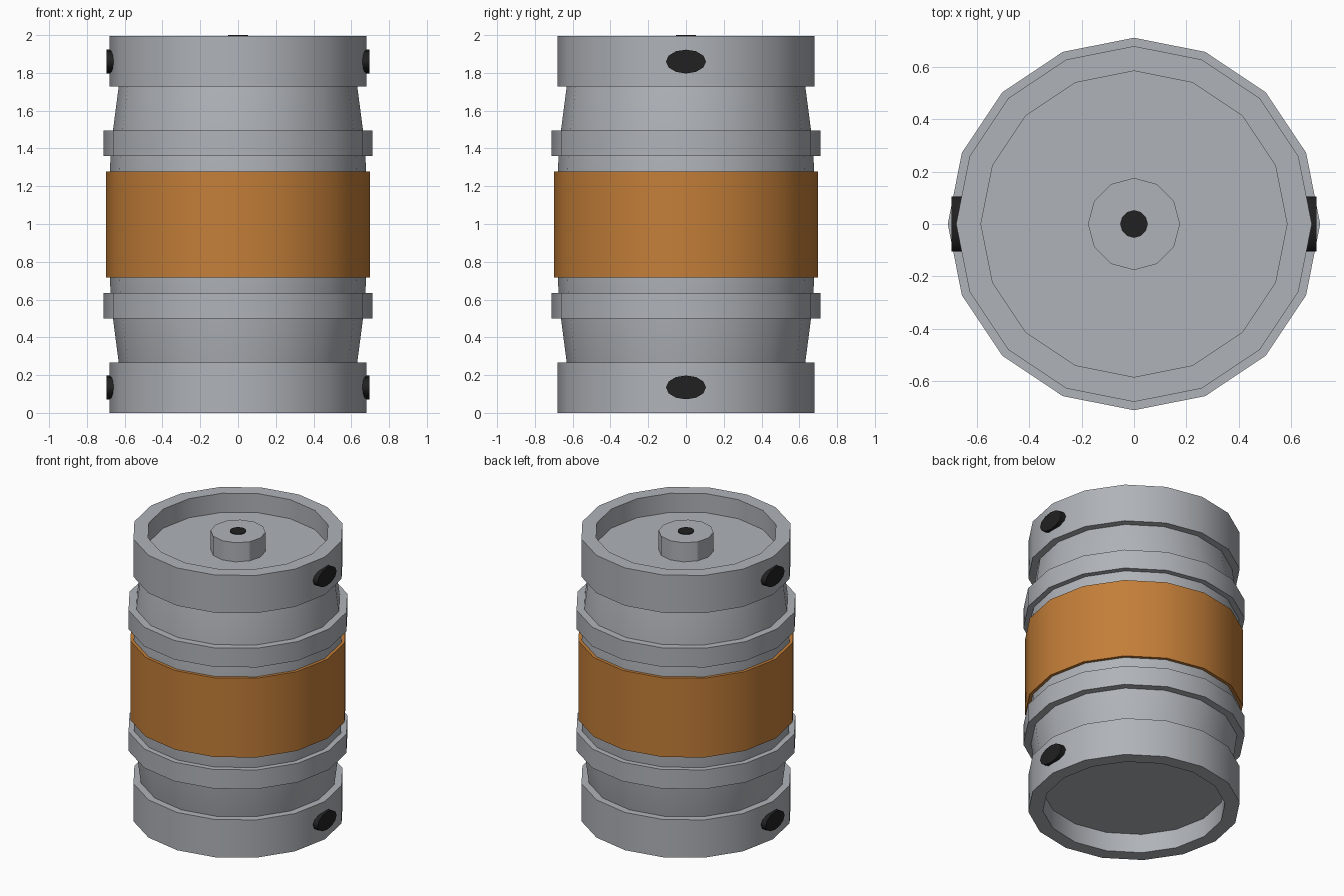
import bpy
import bmesh
from math import pi, cos, sin, radians

cube = bpy.data.objects.get("Cube")
if cube:
    bpy.data.objects.remove(cube, do_unlink=True)


def make_material(name, color, roughness):
    mat = bpy.data.materials.new(name)
    mat.use_nodes = True
    mat.diffuse_color = (*color, 1)
    bsdf = mat.node_tree.nodes["Principled BSDF"]
    bsdf.inputs["Base Color"].default_value = (*color, 1)
    bsdf.inputs["Roughness"].default_value = roughness
    return mat


STEEL = make_material("steel grey", (0.43, 0.45, 0.48), 0.5)
ORANGE = make_material("band orange", (0.55, 0.21, 0.04), 0.6)
BLACK = make_material("plug black", (0.015, 0.015, 0.015), 0.6)

SIDES = 16
TOP = 1.995
MID = TOP / 2


def lathe(name, profile, mat, sides=SIDES, closed=False):
    """Turn a (radius, height) profile around z; radius 0 becomes a pole."""
    bm = bmesh.new()
    rows = []
    for r, z in profile:
        if r == 0:
            rows.append([bm.verts.new((0, 0, z))] * sides)
        else:
            rows.append([bm.verts.new((r * cos(2 * pi * i / sides),
                                       r * sin(2 * pi * i / sides), z))
                         for i in range(sides)])
    pairs = list(zip(rows, rows[1:]))
    if closed:
        pairs.append((rows[-1], rows[0]))
    for a, b in pairs:
        for i in range(sides):
            j = (i + 1) % sides
            bm.faces.new(dict.fromkeys((a[i], a[j], b[j], b[i])))
    bmesh.ops.recalc_face_normals(bm, faces=bm.faces)
    mesh = bpy.data.meshes.new(name)
    bm.to_mesh(mesh)
    bm.free()
    mesh.materials.append(mat)
    obj = bpy.data.objects.new(name, mesh)
    bpy.context.collection.objects.link(obj)
    bpy.ops.object.select_all(action='DESELECT')
    obj.select_set(True)
    bpy.context.view_layer.objects.active = obj
    bpy.ops.object.shade_smooth_by_angle(angle=radians(30))
    return obj


def ring(name, inner, outer, low, high, mat):
    return lathe(name, [(inner, low), (outer, low), (outer, high), (inner, high)],
                 mat, closed=True)


# Bulging barrel wall with recessed flat ends
half = [(0, 0.135), (0.6, 0.135), (0.632, 0.27), (0.662, 0.5), (0.675, 0.64), (0.68, 0.75)]
lathe("barrel_body", half + [(r, TOP - z) for r, z in reversed(half)], STEEL)

# End rims and raised hoops, mirrored about the middle
for side, flip in (("lower", False), ("upper", True)):
    for part, inner, outer, low, high in (("rim", 0.585, 0.68, 0, 0.267),
                                          ("hoop", 0.62, 0.712, 0.5, 0.635)):
        if flip:
            low, high = TOP - high, TOP - low
        ring(f"{side}_{part}", inner, outer, low, high, STEEL)

# Coloured band around the waist
ring("waist_band", 0.65, 0.7, MID - 0.28, MID + 0.28, ORANGE)

# Valve hub with its dark opening
lathe("valve_hub", [(0, 1.85), (0.176, 1.85), (0.176, TOP), (0, TOP)], STEEL, 12)
lathe("valve_opening", [(0, 1.99), (0.053, 1.99), (0.053, 2), (0, 2)], BLACK, 12)

# Oval plugs on both sides of each rim
for side, sign in (("left", 1), ("right", -1)):
    for level, z in (("lower", 0.135), ("upper", TOP - 0.135)):
        plug = lathe(f"{level}_{side}_plug", [(0, -0.03), (1, -0.03), (1, 0.03), (0, 0.03)],
                     BLACK, 12)
        plug.scale = (0.063, 0.106, 1)
        plug.rotation_euler.y = sign * pi / 2
        plug.location = (sign * 0.667, 0, z)
